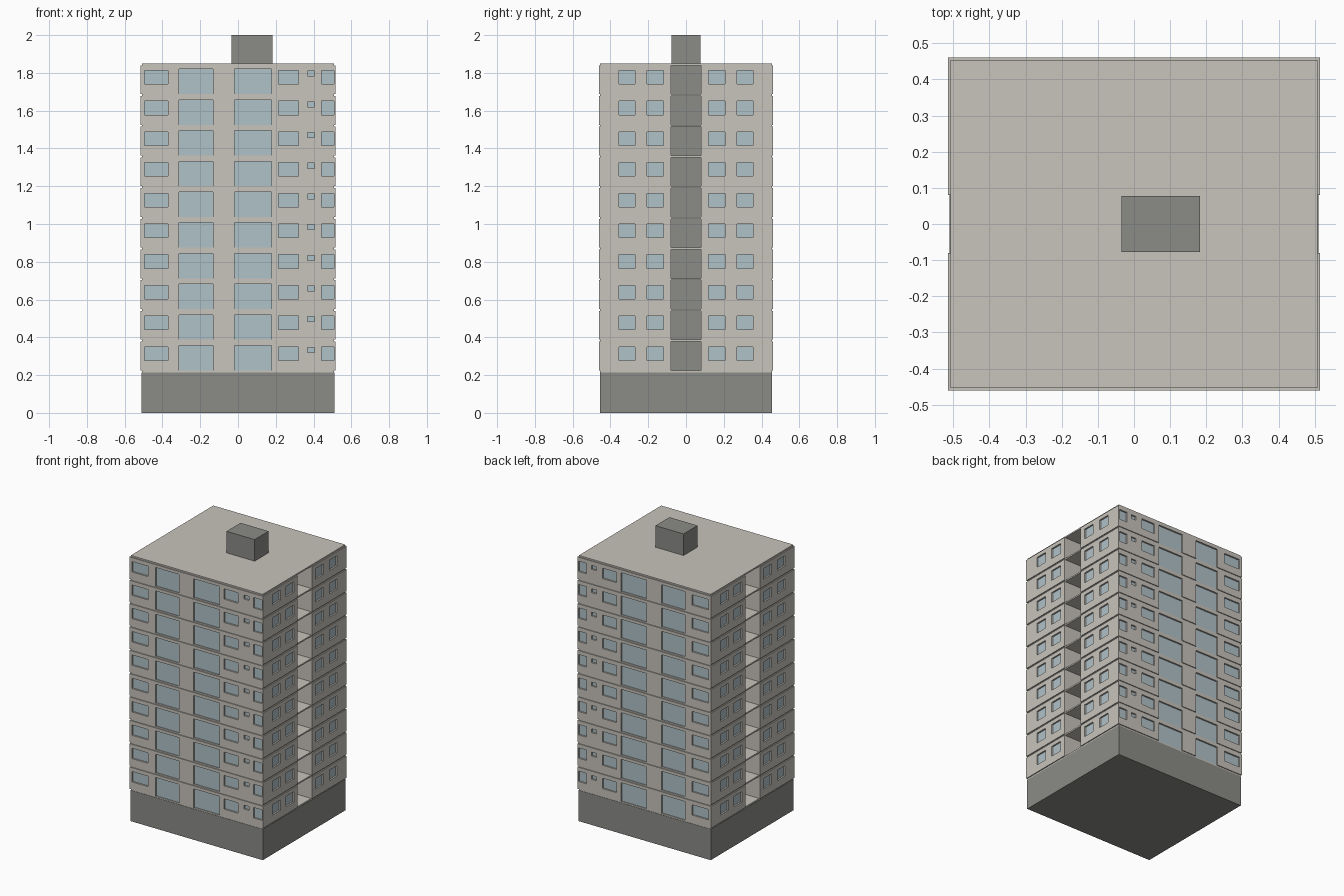
import bpy
import bmesh
from mathutils import Matrix, Vector

cube = bpy.data.objects.get("Cube")
if cube:
    bpy.data.objects.remove(cube, do_unlink=True)

FLOORS = 10
PITCH = 0.1625
BASE = 0.215          # top of the podium
SLAB = 0.01           # slab thickness
HALF_X, HALF_Y = 0.515, 0.46
SLOT = 0.08           # half width of the open side slots
RECESS = 0.015        # window depth
FLOOR_Z = BASE + SLAB


def material(name, rgb):
    mat = bpy.data.materials.new(name)
    mat.use_nodes = True
    color = (*rgb, 1)
    mat.diffuse_color = color
    mat.node_tree.nodes["Principled BSDF"].inputs["Base Color"].default_value = color
    return mat


beige = material("warm_concrete", (0.577, 0.552, 0.503))
grey = material("dark_concrete", (0.258, 0.262, 0.242))
blue = material("pale_blue_glass", (0.434, 0.540, 0.578))


def boxes(name, mat, corners):
    """One object made of boxes, each given by its low and high corner."""
    bm = bmesh.new()
    for low, high in corners:
        low, high = Vector(low), Vector(high)
        transform = Matrix.Translation((low + high) / 2) @ Matrix.Diagonal((*(high - low), 1))
        bmesh.ops.create_cube(bm, size=1, matrix=transform)
    mesh = bpy.data.meshes.new(name)
    bm.to_mesh(mesh)
    bm.free()
    mesh.materials.append(mat)
    obj = bpy.data.objects.new(name, mesh)
    bpy.context.collection.objects.link(obj)
    return obj


def stack(obj, count):
    array = obj.modifiers.new("floors", 'ARRAY')
    array.count = count
    array.use_relative_offset = False
    array.use_constant_offset = True
    array.constant_offset_displace = (0, 0, PITCH)


def mirror_y(obj):
    mirror = obj.modifiers.new("back_half", 'MIRROR')
    mirror.use_axis = (False, True, False)
    mirror.use_mirror_merge = False


# Window openings on the front: x from, x to, z from, z to
small, tall, vent = (0.278, 0.35), (FLOOR_Z, 0.357), (0.32, 0.347)
front_windows = [
    (-0.495, -0.37, *small), (-0.313, -0.133, *tall), (-0.019, 0.178, *tall),
    (0.215, 0.321, *small), (0.369, 0.406, *vent), (0.443, 0.507, *small),
]
# Window openings on each side: y from, y to
side_windows = [(-0.354, -0.27), (-0.206, -0.12)]


def window_boxes(outside, inside, drop):
    """Boxes spanning the given distances in and out of the wall faces."""
    result = []
    for x0, x1, z0, z1 in front_windows:
        bottom = z0 - drop if z0 == FLOOR_Z else z0
        result.append(((x0, -HALF_Y - outside, bottom), (x1, -HALF_Y + inside, z1)))
    for y0, y1 in side_windows:
        for side in (-1, 1):
            a, b = side * (HALF_X + outside), side * (HALF_X - inside)
            result.append(((min(a, b), y0, small[0]), (max(a, b), y1, small[1])))
    return result


# Floor walls: one half storey with recessed openings, stacked and mirrored
walls = boxes("floor_walls", beige, [
    ((-HALF_X, -HALF_Y, FLOOR_Z), (HALF_X, -SLOT, BASE + PITCH))])
cutter = boxes("window_cutter", beige, window_boxes(0.02, RECESS, 0.02))
cutter.hide_render = True
cut = walls.modifiers.new("openings", 'BOOLEAN')
cut.operation = 'DIFFERENCE'
cut.solver = 'EXACT'
cut.object = cutter
bpy.context.view_layer.objects.active = walls
bpy.ops.object.modifier_apply(modifier=cut.name)
bpy.data.objects.remove(cutter, do_unlink=True)
stack(walls, FLOORS)
mirror_y(walls)

# Glass at the back of each opening
glass = boxes("window_glass", blue, window_boxes(0.004 - RECESS, RECESS + 0.002, 0))
stack(glass, FLOORS)
mirror_y(glass)

# Thin floor slabs, set back slightly so they read as grooves; the last is the roof
slabs = boxes("floor_slabs", beige, [
    ((0.007 - HALF_X, 0.006 - HALF_Y, BASE), (HALF_X - 0.007, HALF_Y - 0.006, FLOOR_Z))])
stack(slabs, FLOORS + 1)

# Podium, lift core behind the side slots, and rooftop plant room
roof = BASE + FLOORS * PITCH
boxes("podium", grey, [((-0.51, -0.456, 0), (0.51, 0.456, BASE))])
boxes("lift_core", grey, [((-0.035, -SLOT - 0.004, BASE), (0.182, SLOT + 0.004, roof))])
boxes("roof_plant_room", grey, [((-0.035, -0.077, roof), (0.182, 0.077, 2.0))])
